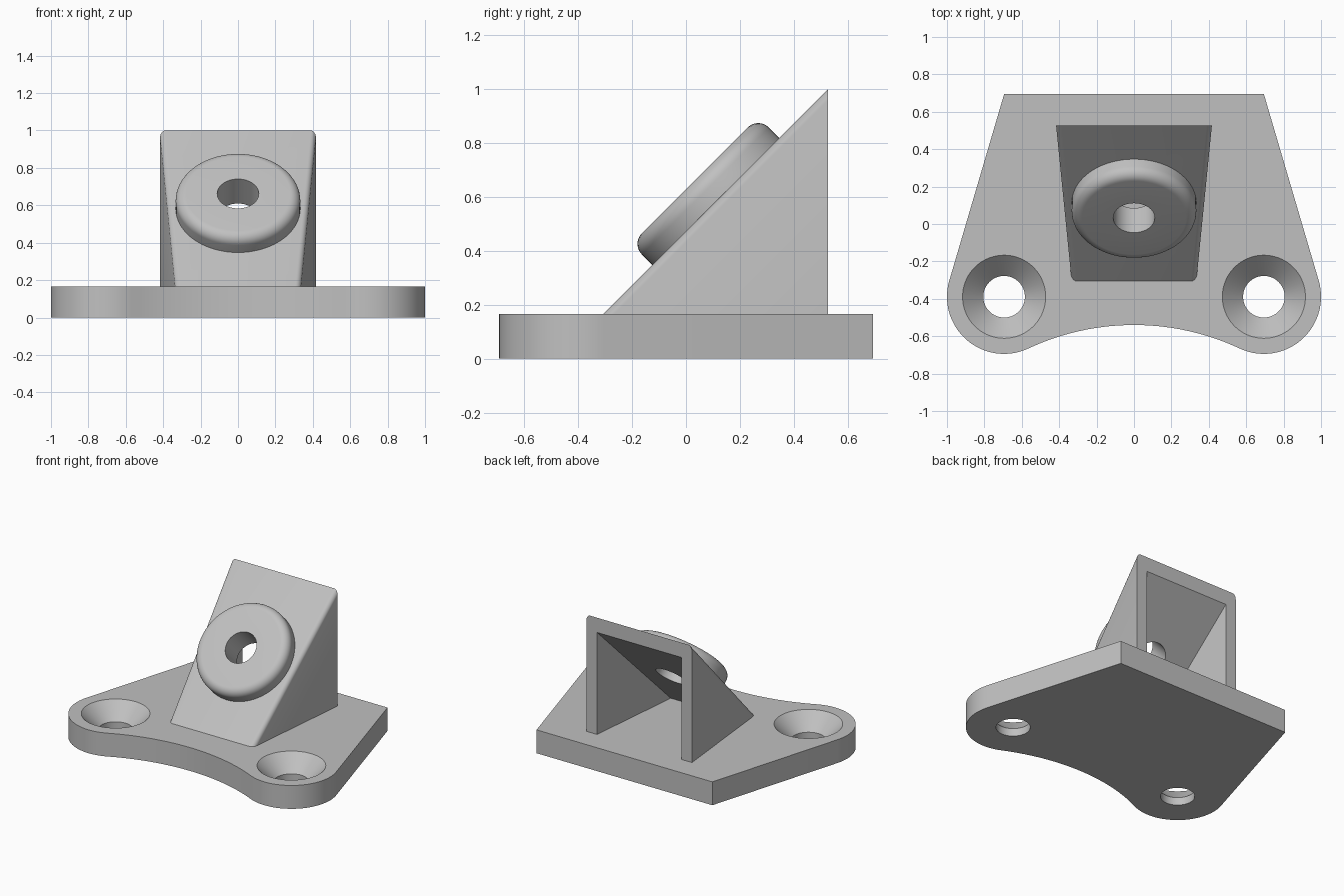
import bpy, bmesh, math
from mathutils import Matrix, Vector

if "Cube" in bpy.data.objects:
    bpy.data.objects.remove(bpy.data.objects["Cube"])

U = 1 / 36                      # one design unit
PLATE = 6 * U                   # plate thickness
grey = bpy.data.materials.new("light_grey")
grey.diffuse_color = (0.53, 0.53, 0.53, 1)
grey.use_nodes = True
grey.node_tree.nodes["Principled BSDF"].inputs["Base Color"].default_value = grey.diffuse_color


def make(name, bm):
    bmesh.ops.recalc_face_normals(bm, faces=bm.faces[:])
    me = bpy.data.meshes.new(name)
    bm.to_mesh(me)
    bm.free()
    me.materials.append(grey)
    ob = bpy.data.objects.new(name, me)
    bpy.context.collection.objects.link(ob)
    return ob


def activate(ob):
    bpy.ops.object.select_all(action='DESELECT')
    ob.select_set(True)
    bpy.context.view_layer.objects.active = ob


def cut(ob, cutter):
    activate(ob)
    m = ob.modifiers.new("cut", 'BOOLEAN')
    m.operation, m.solver, m.object = 'DIFFERENCE', 'EXACT', cutter
    bpy.ops.object.modifier_apply(modifier=m.name)
    bpy.data.objects.remove(cutter)


def lathe(name, profile, matrix, closed=False):
    bm = bmesh.new()
    vs = [bm.verts.new((r, 0, z)) for r, z in profile]
    es = [bm.edges.new(p) for p in zip(vs, vs[1:])]
    if closed:
        es.append(bm.edges.new((vs[-1], vs[0])))
    bmesh.ops.spin(bm, geom=vs + es, cent=(0, 0, 0), axis=(0, 0, 1),
                   angle=math.tau, steps=72)
    bmesh.ops.remove_doubles(bm, verts=bm.verts[:], dist=1e-5)
    bm.transform(matrix)
    return make(name, bm)


def arc(cx, cy, r, a0, a1, n):
    return [(cx + r * math.cos(a0 + (a1 - a0) * i / n),
             cy + r * math.sin(a0 + (a1 - a0) * i / n)) for i in range(n + 1)]


# Base plate: straight back, tangent sides, round ears, concave front
ex, ey, er, back, dip = 25 * U, -14 * U, 11 * U, 25 * U, -0.54
k = ey - dip
R = (ex ** 2 + k ** 2 - er ** 2) / (2 * (er - k))
cy = dip - R
a_side = math.pi / 2 - math.acos(er / (back - ey))
a_front = math.atan2(cy - ey, -ex)
half = [(ex, back)] + arc(ex, ey, er, a_side, a_front, 32)
half += arc(0, cy, R, a_front + math.pi, math.pi / 2, 14)[1:]
outline = half + [(-x, y) for x, y in reversed(half[:-1])]
bm = bmesh.new()
face = bm.faces.new([bm.verts.new((x, y, 0)) for x, y in outline])
ext = bmesh.ops.extrude_face_region(bm, geom=[face])
bmesh.ops.translate(bm, vec=(0, 0, PLATE),
                    verts=[g for g in ext["geom"] if isinstance(g, bmesh.types.BMVert)])
plate = make("base_plate", bm)

# Countersunk screw holes
for s in (-1, 1):
    cut(plate, lathe("screw_cutter",
                     [(0, -.1), (4 * U, -.1), (4 * U, 2 * U), (9 * U, 7 * U), (0, 7 * U)],
                     Matrix.Translation((s * ex, ey, 0))))


# Wedge: 45 degree slope, sides tapering toward the front
def wedge(name, y1, z0, offset, inset, bevel=0):
    c = PLATE + 11 * U - offset          # slope plane z = y + c
    y0 = z0 - c
    bm = bmesh.new()
    sides = []
    for s in (-1, 1):
        w0, w1 = (s * (12 * U + 0.1 * (y + 11 * U) - inset) for y in (y0, y1))
        sides.append([bm.verts.new(p) for p in
                      ((w0, y0, z0), (w1, y1, z0), (w1, y1, y1 + c))])
    l, r = sides
    bm.faces.new(l)
    bm.faces.new(r)
    for i in range(3):
        j = (i + 1) % 3
        bm.faces.new((l[i], l[j], r[j], r[i]))
    bmesh.ops.recalc_face_normals(bm, faces=bm.faces[:])
    if bevel:
        bmesh.ops.bevel(bm, geom=[bm.edges.get((v[0], v[2])) for v in sides],
                        offset=bevel, segments=6, profile=0.5, affect='EDGES')
    return make(name, bm)


support = wedge("angled_support", 19 * U, PLATE, 0, 0, U)
cut(support, wedge("hollow_cutter", 19 * U + .1, PLATE - .1, 0.105, 3 * U))

# Round boss standing square to the slope, with a through bore
tilt = Matrix.Translation((0, 4 * U, PLATE + 15 * U)) @ Matrix.Rotation(math.pi / 4, 4, 'X')
cut(support, lathe("bore_cutter", [(0, -.2), (4 * U, -.2), (4 * U, .2), (0, .2)], tilt))
profile = [(4 * U, 0), (12 * U, 0)] + arc(10 * U, 2 * U, 2 * U, 0, math.pi / 2, 10) + [(4 * U, 4 * U)]
boss = lathe("bolt_boss", profile, tilt, closed=True)

for ob in (plate, support, boss):
    activate(ob)
    bpy.ops.object.shade_smooth_by_angle(angle=math.radians(30))
